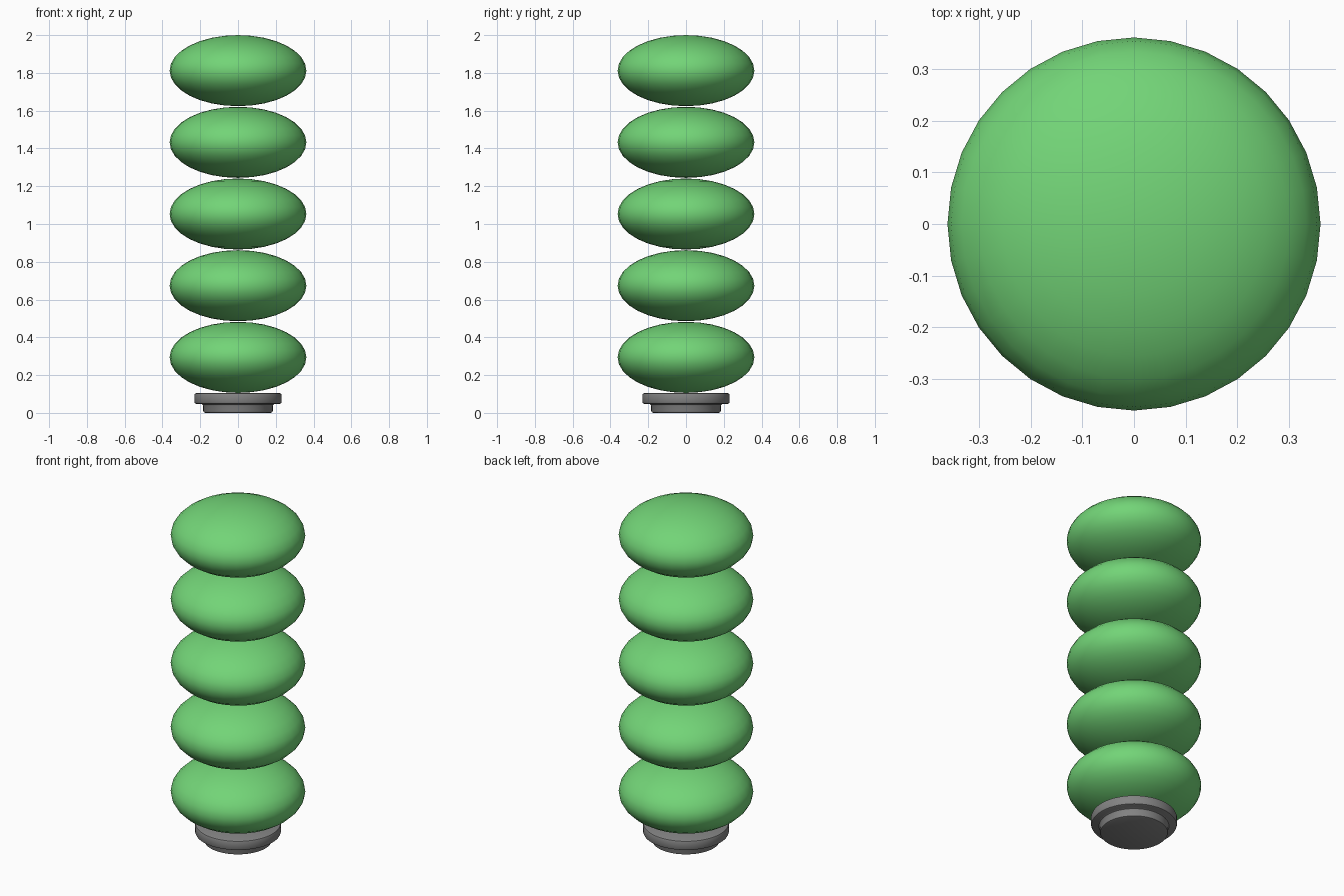
import bpy, bmesh, math
from mathutils import Matrix

if "Cube" in bpy.data.objects:
    bpy.data.objects.remove(bpy.data.objects["Cube"])


def material(name, rgb):
    m = bpy.data.materials.new(name)
    m.diffuse_color = (*rgb, 1)
    m.use_nodes = True
    m.node_tree.nodes["Principled BSDF"].inputs["Base Color"].default_value = m.diffuse_color
    return m


green = material("leaf green", (0.17, 0.66, 0.185))
grey = material("mid grey", (0.23, 0.23, 0.23))


def finish(bm, name, mat):
    me = bpy.data.meshes.new(name)
    bmesh.ops.recalc_face_normals(bm, faces=bm.faces)
    bm.to_mesh(me)
    bm.free()
    me.materials.append(mat)
    ob = bpy.data.objects.new(name, me)
    bpy.context.collection.objects.link(ob)
    bpy.ops.object.select_all(action='DESELECT')
    ob.select_set(True)
    bpy.context.view_layer.objects.active = ob
    bpy.ops.object.shade_smooth_by_angle(angle=math.radians(35))
    return ob


# five stacked flattened balls
for i in range(5):
    bm = bmesh.new()
    bmesh.ops.create_uvsphere(bm, u_segments=32, v_segments=16, radius=1)
    z = 0.294 + i * 0.3795
    bmesh.ops.transform(bm, verts=bm.verts,
                        matrix=Matrix.Translation((0, 0, z)) @ Matrix.Diagonal((0.362, 0.362, 0.188, 1)))
    finish(bm, f"flattened_ball_{i + 1}", green)

# stepped base with softened rims, lathed from a profile
profile = [(0, 0), (0.174, 0), (0.181, 0.003), (0.184, 0.010), (0.184, 0.036),
           (0.188, 0.044), (0.196, 0.048), (0.222, 0.048), (0.228, 0.051), (0.231, 0.058),
           (0.231, 0.095), (0.228, 0.102), (0.221, 0.105), (0, 0.105)]
bm = bmesh.new()
verts = [bm.verts.new((r, 0, z)) for r, z in profile]
edges = [bm.edges.new(p) for p in zip(verts, verts[1:])]
bmesh.ops.spin(bm, geom=verts + edges, cent=(0, 0, 0), axis=(0, 0, 1),
               angle=math.tau, steps=64, use_duplicate=False)
bmesh.ops.remove_doubles(bm, verts=bm.verts, dist=1e-5)
finish(bm, "stepped_base", grey)
